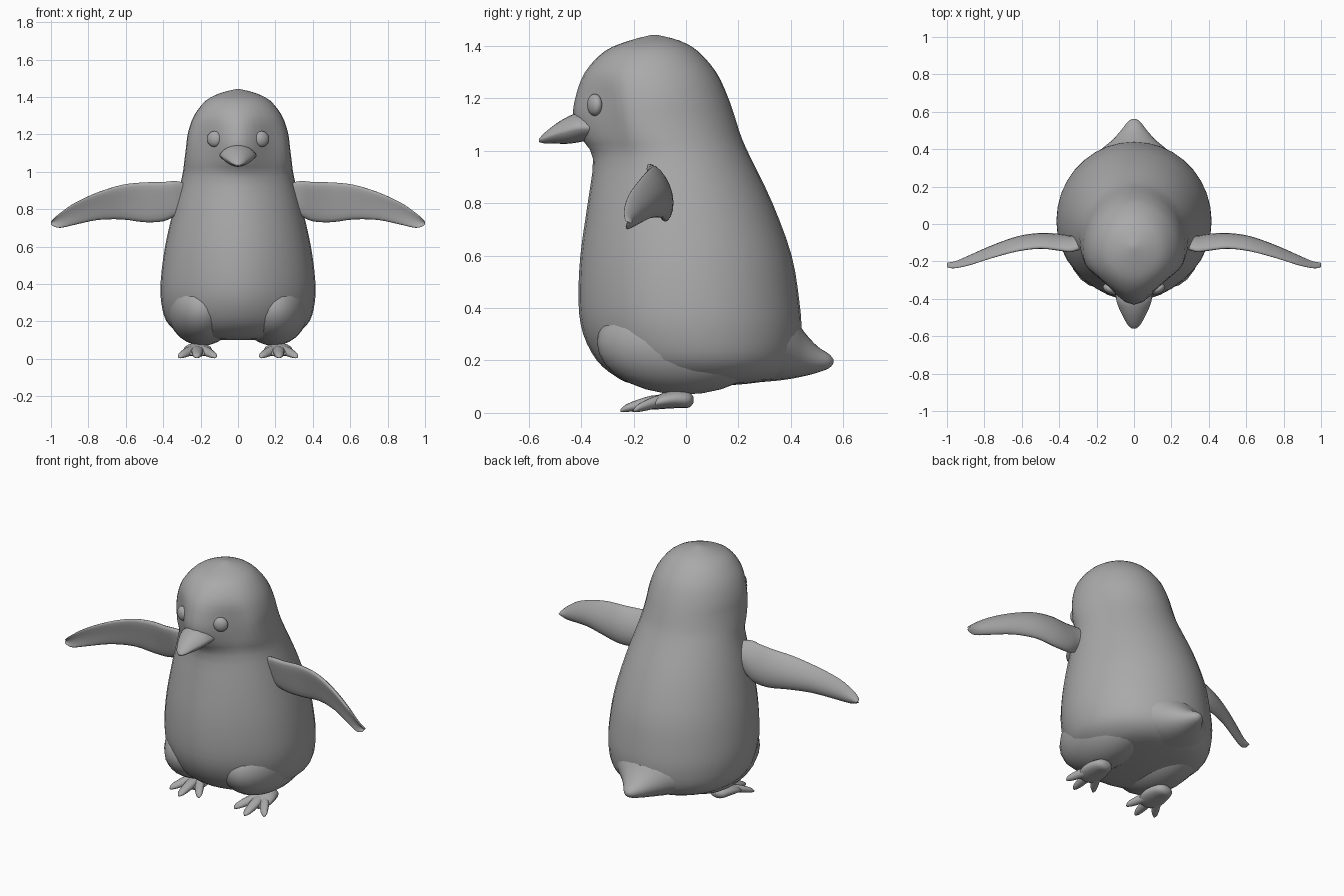
import bpy, bmesh, math
from mathutils import Vector

grey = bpy.data.materials.new("plain grey")
grey.diffuse_color = (0.4, 0.4, 0.4, 1)


def finish(name, bm):
    bmesh.ops.recalc_face_normals(bm, faces=bm.faces)
    mesh = bpy.data.meshes.new(name)
    bm.to_mesh(mesh)
    bm.free()
    mesh.materials.append(grey)
    mesh.shade_smooth()
    ob = bpy.data.objects.new(name, mesh)
    bpy.context.collection.objects.link(ob)
    return ob


def spline(rows, steps):
    """Smoothly interpolate rows of numbers."""
    out = []
    for i in range(len(rows) - 1):
        quad = zip(rows[max(i - 1, 0)], rows[i], rows[i + 1],
                   rows[min(i + 2, len(rows) - 1)])
        quad = list(quad)
        for s in range(steps):
            t = s / steps
            out.append([b + 0.5 * t * (c - a + t * (2*a - 5*b + 4*c - d + t * (3*(b - c) + d - a)))
                        for a, b, c, d in quad])
    return out + [list(rows[-1])]


def tube(name, rows, segs=24, steps=3, power=1.0, bend=0.0):
    """Skin oval sections; row = centre, side half axis, main half axis, pinch."""
    bm = bmesh.new()
    rings = []
    for r in spline(rows, steps):
        c, u, v, k = Vector(r[:3]), Vector(r[3:6]), Vector(r[6:9]), r[9]
        ring = []
        for i in range(segs):
            a = 2 * math.pi * i / segs
            co, si = math.cos(a), math.sin(a)
            f = math.copysign(abs(co) ** power, co)
            if co > 0:
                f *= 1 - k * math.sin(2 * a) ** 2
            p = c + u * si + v * f
            p.y += bend * (0.5 - co * co)
            ring.append(bm.verts.new(p))
        rings.append(ring)
    for a, b in zip(rings, rings[1:]):
        for i in range(segs):
            j = (i + 1) % segs
            bm.faces.new((a[i], a[j], b[j], b[i]))
    bm.faces.new(rings[0])
    bm.faces.new(rings[-1])
    return finish(name, bm)


def ball(name, centre, radii, turn=0.0):
    bm = bmesh.new()
    bmesh.ops.create_uvsphere(bm, u_segments=24, v_segments=14, radius=1)
    ob = finish(name, bm)
    ob.location, ob.scale, ob.rotation_euler = centre, radii, (0, 0, turn)
    return ob


# body and head: front y, front z, back y, back z, half width, face pinch
body = [
    (-.13, 1.442, -.11, 1.442, .01, 0), (-.215, 1.42, -.025, 1.42, .095, 0),
    (-.31, 1.38, .045, 1.38, .172, .02), (-.385, 1.30, .115, 1.30, .235, .1),
    (-.42, 1.21, .158, 1.21, .267, .24), (-.43, 1.13, .186, 1.13, .278, .28),
    (-.40, 1.05, .212, 1.05, .288, .2), (-.355, .97, .248, .97, .300, .08),
    (-.375, .80, .33, .80, .345, .03), (-.403, .60, .403, .60, .39, .03),
    (-.41, .42, .433, .42, .413, .04), (-.392, .30, .44, .31, .411, .04),
    (-.34, .20, .425, .21, .385, .03), (-.27, .14, .38, .15, .325, 0),
    (-.20, .11, .29, .118, .25, 0), (-.05, .10, .10, .10, .08, 0),
]
tube("body", [(0, (yf + yb) / 2, (zf + zb) / 2, w, 0, 0,
               0, (yf - yb) / 2, (zf - zb) / 2, k)
              for yf, zf, yb, zb, w, k in body], segs=36)


# tail and beak: y, top z, bottom z, half width
def along_y(name, data, **kw):
    tube(name, [(0, y, (t + b) / 2, w, 0, 0, 0, 0, (t - b) / 2, 0)
                for y, t, b, w in data], **kw)


along_y("tail", [(.25, .42, .115, .28), (.34, .41, .122, .24), (.40, .38, .13, .175),
                 (.45, .31, .14, .115), (.50, .255, .153, .07),
                 (.545, .225, .17, .035), (.562, .205, .188, .01)])
along_y("beak", [(-.35, 1.13, 1.045, .10), (-.41, 1.144, 1.032, .094),
                 (-.46, 1.125, 1.026, .076), (-.50, 1.10, 1.028, .056),
                 (-.54, 1.068, 1.028, .033), (-.56, 1.046, 1.033, .01)], power=1.35)

# wing: x, top y, top z, bottom y, bottom z, half thickness
wing = [
    (.25, -.10, .93, -.09, .79, .03), (.33, -.13, .95, -.09, .765, .035),
    (.40, -.125, .945, -.075, .735, .034), (.50, -.115, .943, -.07, .73, .032),
    (.62, -.13, .93, -.085, .745, .03), (.75, -.165, .89, -.13, .742, .026),
    (.87, -.205, .835, -.18, .717, .02), (.95, -.225, .78, -.213, .70, .013),
    (.99, -.225, .745, -.22, .71, .008), (1.0, -.22, .73, -.22, .722, .003),
]
# toes: tip x, tip y
toes = [(.312, -.20), (.22, -.25), (.122, -.205)]

for side, s in (("right", 1), ("left", -1)):
    tube(side + "_wing", [(s * x, (ty + by) / 2, (tz + bz) / 2, 0, h, 0,
                           0, (ty - by) / 2, (tz - bz) / 2, 0)
                          for x, ty, tz, by, bz, h in wing], segs=20, bend=.018)
    ball(side + "_eye", (s * .127, -.348, 1.175), (.041, .026, .042), s * .45)
    ball(side + "_thigh", (s * .19, -.01, .27), (.19, .33, .20))

    # foot: a raised heel with three spread toes
    heel = [(.03, .055, .012), (.01, .045, .045), (-.04, .05, .075),
            (-.09, .042, .075), (-.14, .028, .06), (-.17, .022, .02)]
    tube(side + "_heel", [(s * .215, y, z, w, 0, 0, 0, 0, h, 0) for y, z, w, h in
                          ((.028, .05, .02, .012), (.01, .05, .05, .03),
                           (-.04, .052, .07, .034), (-.09, .045, .078, .03),
                           (-.13, .034, .07, .022), (-.155, .026, .045, .012))], segs=16)
    for n, (tx, ty) in enumerate(toes):
        rows = []
        for t, w, h, z in ((0, .03, .022, .05), (.4, .032, .024, .042),
                           (.7, .027, .02, .028), (.9, .02, .014, .017),
                           (1, .006, .005, .008)):
            rows.append((s * (.215 + (tx - .215) * t), -.05 + (ty + .05) * t, z,
                         w, 0, 0, 0, 0, h, 0))
        tube(f"{side}_toe_{n + 1}", rows, segs=14)
